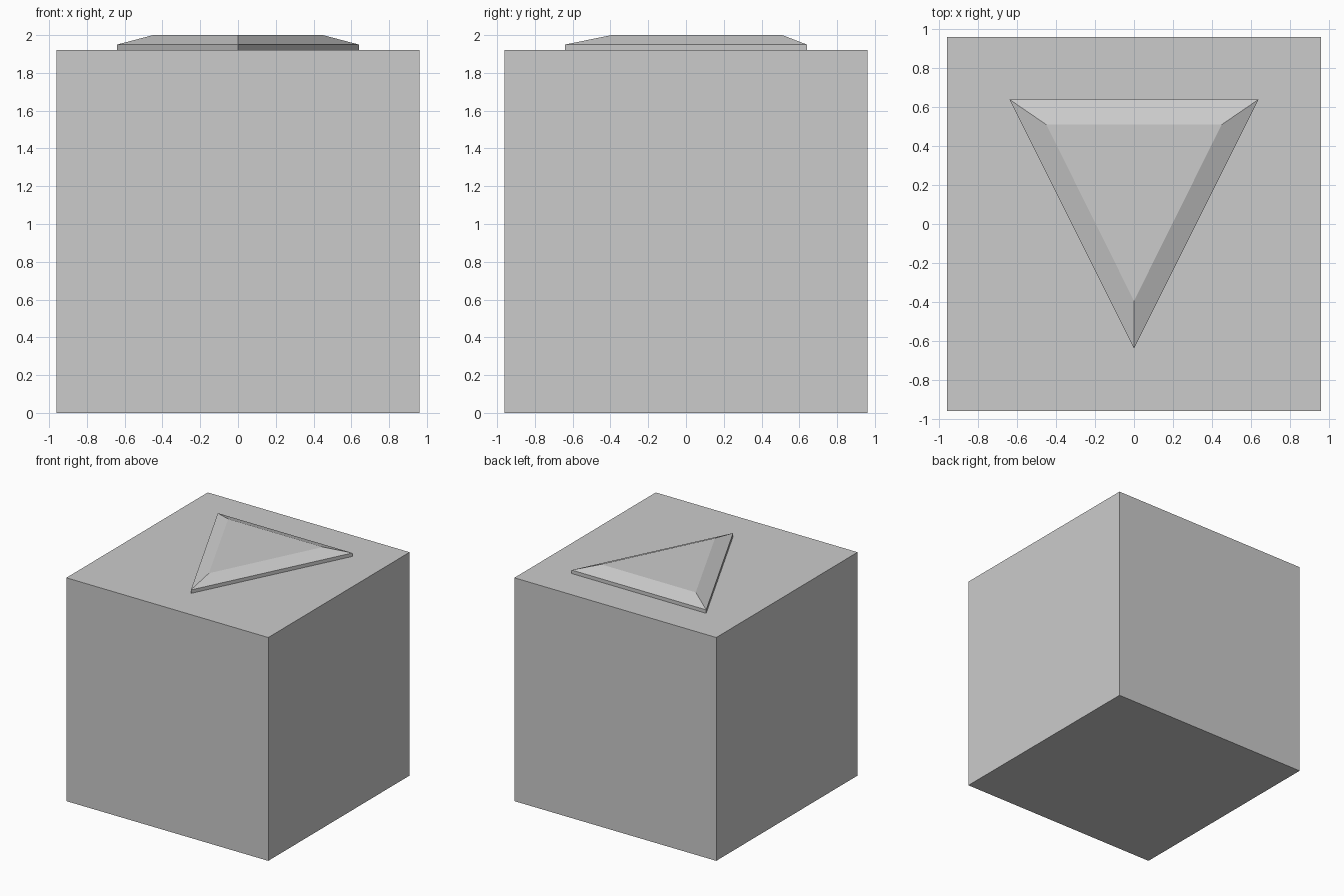
import bpy
import bmesh

if "Cube" in bpy.data.objects:
    bpy.data.objects.remove(bpy.data.objects["Cube"])


def loft(name, rings):
    """Closed solid skinned through rings of (x, y) points at given heights."""
    bm = bmesh.new()
    loops = [[bm.verts.new((x, y, z)) for x, y in pts] for pts, z in rings]
    bm.faces.new(loops[0][::-1])
    bm.faces.new(loops[-1])
    n = len(loops[0])
    for low, high in zip(loops, loops[1:]):
        for i in range(n):
            j = (i + 1) % n
            bm.faces.new((low[i], low[j], high[j], high[i]))
    bmesh.ops.recalc_face_normals(bm, faces=bm.faces)
    mesh = bpy.data.meshes.new(name)
    bm.to_mesh(mesh)
    bm.free()
    obj = bpy.data.objects.new(name, mesh)
    bpy.context.collection.objects.link(obj)
    return obj


HALF, TOP = 0.96, 1.92

# Cube body
square = [(-HALF, -HALF), (HALF, -HALF), (HALF, HALF), (-HALF, HALF)]
loft("block_body", [(square, 0), (square, TOP)])

# Raised triangular plate with a bevelled rim
outer = [(0, -0.64), (0.64, 0.64), (-0.64, 0.64)]
inner = [(0, -0.395), (0.45, 0.51), (-0.45, 0.51)]
loft("triangle_plate", [(outer, TOP), (outer, 1.95), (inner, 2.0)])
